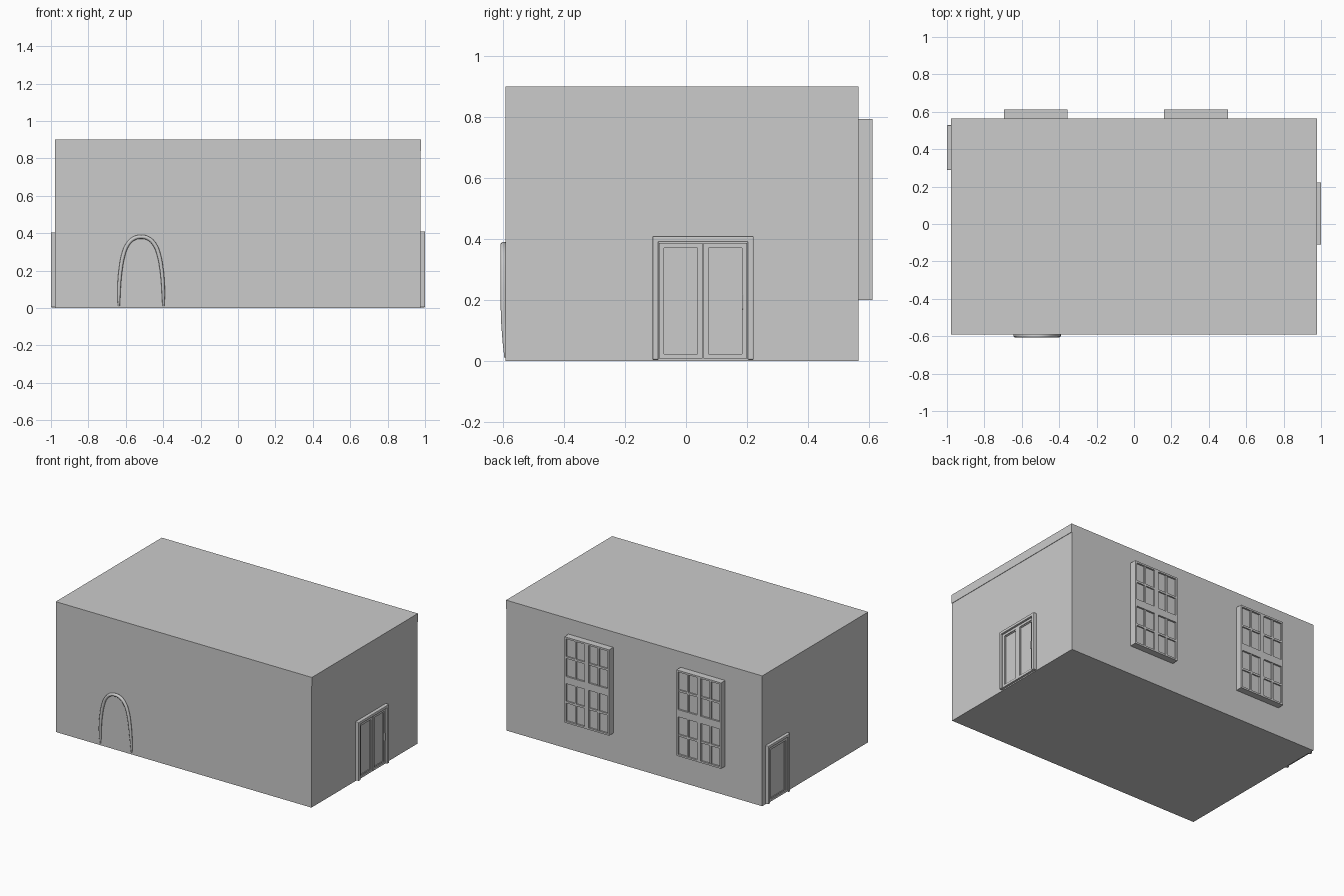
import bpy, math
from mathutils import Vector

if "Cube" in bpy.data.objects:
    bpy.data.objects.remove(bpy.data.objects["Cube"])


def box(name, lo, hi, bevel=0.0):
    lo, hi = ([min(a, b) for a, b in zip(lo, hi)], [max(a, b) for a, b in zip(lo, hi)])
    bpy.ops.mesh.primitive_cube_add(size=1, location=[(a + b) / 2 for a, b in zip(lo, hi)])
    ob = bpy.context.object
    ob.name = name
    ob.scale = [b - a for a, b in zip(lo, hi)]
    bpy.ops.object.transform_apply(location=False, rotation=False, scale=True)
    if bevel:
        m = ob.modifiers.new("bevel", 'BEVEL')
        m.width, m.segments = bevel, 2
    return ob


WX0, WX1, WY0, WY1, H = -0.978, 0.976, -0.592, 0.565, 0.9

# building body and the shallow cornice on the right wall
box("building_body", (WX0, WY0, 0), (WX1, WY1, H))
box("right_cornice", (WX1 - 0.01, WY0, 0.84), (WX1 + 0.003, WY1, H))


def surround(name, s, wall, depth, y0, y1, z0, z1, w, bottom, bevel=0.0):
    """Rectangular border standing proud of an end wall."""
    xa, xb = s * (wall - 0.01), s * (wall + depth)
    box(name + "_post_near", (xa, y0, z0), (xb, y0 + w, z1), bevel)
    box(name + "_post_far", (xa, y1 - w, z0), (xb, y1, z1), bevel)
    box(name + "_head", (xa, y0, z1 - w), (xb, y1, z1), bevel)
    if bottom:
        box(name + "_sill", (xa, y0 + w, z0), (xb, y1 - w, z0 + w))


def door(name, s, wall, y0, y1, top, leaves):
    surround(name + "_casing", s, wall, 1.0 - wall, y0, y1, 0.004, top, 0.02, False, 0.004)
    a, b = y0 + 0.02, y1 - 0.02
    t = top - 0.02
    step = (b - a) / leaves
    for i in range(leaves):
        p, q = a + i * step + 0.002, a + (i + 1) * step - 0.002
        n = f"{name}_leaf_{i}"
        surround(n, s, wall, 0.014, p, q, 0.008, t - 0.003, 0.016, True)
        surround(n + "_bead", s, wall, 0.009, p + 0.016, q - 0.016, 0.024, t - 0.019, 0.006, True)
        box(n + "_panel", (s * (wall - 0.01), p + 0.01, 0.015),
            (s * (wall + 0.005), q - 0.01, t - 0.015))


# double door on the right, single door on the left
door("double_door", 1, WX1, -0.11, 0.222, 0.41, 2)
door("single_door", -1, -WX0, 0.288, 0.528, 0.405, 1)
box("door_handle", (WX1, 0.183, 0.17), (0.994, 0.189, 0.22), 0.002)


# back windows: four blocks of two by two panes behind thin bars
def window(name, x0, x1, z0, z1):
    front, rim = 0.611, 0.012
    box(name + "_glass", (x0 + 0.004, WY1 - 0.01, z0 + 0.004), (x1 - 0.004, front - 0.012, z1 - 0.004))
    xm, zm = (x0 + x1) / 2, (z0 + z1) / 2
    w, h = x1 - x0, z1 - z0
    uprights = [(x0 + rim / 2, rim), (xm, 0.03), (x1 - rim / 2, rim),
                (xm - w * 0.255, 0.012), (xm + w * 0.255, 0.012)]
    rails = [(z0 + rim / 2, rim), (zm, 0.05), (z1 - rim / 2, rim),
             (zm - h * 0.26, 0.014), (zm + h * 0.26, 0.014)]
    for i, (x, t) in enumerate(uprights):
        f = front if i < 3 else front - 0.003
        box(f"{name}_upright_{i}", (x - t / 2, WY1 - 0.01, z0), (x + t / 2, f, z1))
    for i, (z, t) in enumerate(rails):
        f = front if i < 3 else front - 0.003
        box(f"{name}_rail_{i}", (x0, WY1 - 0.01, z - t / 2), (x1, f, z + t / 2))


window("window_left", -0.695, -0.355, 0.2, 0.793)
window("window_right", 0.16, 0.502, 0.2, 0.793)

# front arch: tapered tube sinking into the wall at the feet
half = [(0.119, 0.012, 0.5), (0.119, 0.07, 0.8), (0.116, 0.14, 0.9), (0.109, 0.21, 0.95),
        (0.096, 0.28, 1), (0.075, 0.335, 1), (0.042, 0.37, 1)]
path = [(-x, z, r) for x, z, r in half] + [(0, 0.381, 1)] + [(x, z, r) for x, z, r in reversed(half)]
cu = bpy.data.curves.new("arch_trim", 'CURVE')
cu.dimensions = '3D'
cu.bevel_depth = 0.0105
cu.bevel_resolution = 3
cu.resolution_u = 6
cu.use_fill_caps = True
sp = cu.splines.new('BEZIER')
sp.bezier_points.add(len(path) - 1)
for bp, (x, z, r) in zip(sp.bezier_points, path):
    bp.co = Vector((-0.518 + x, -0.598 + 0.008 * max(0, 1 - z / 0.15), z))
    bp.radius = r
    bp.handle_left_type = bp.handle_right_type = 'AUTO'
arch = bpy.data.objects.new("arch_trim", cu)
bpy.context.collection.objects.link(arch)
bpy.ops.object.select_all(action='DESELECT')
arch.select_set(True)
bpy.context.view_layer.objects.active = arch
bpy.ops.object.convert(target='MESH')
bpy.ops.object.shade_smooth_by_angle(angle=math.radians(40))
